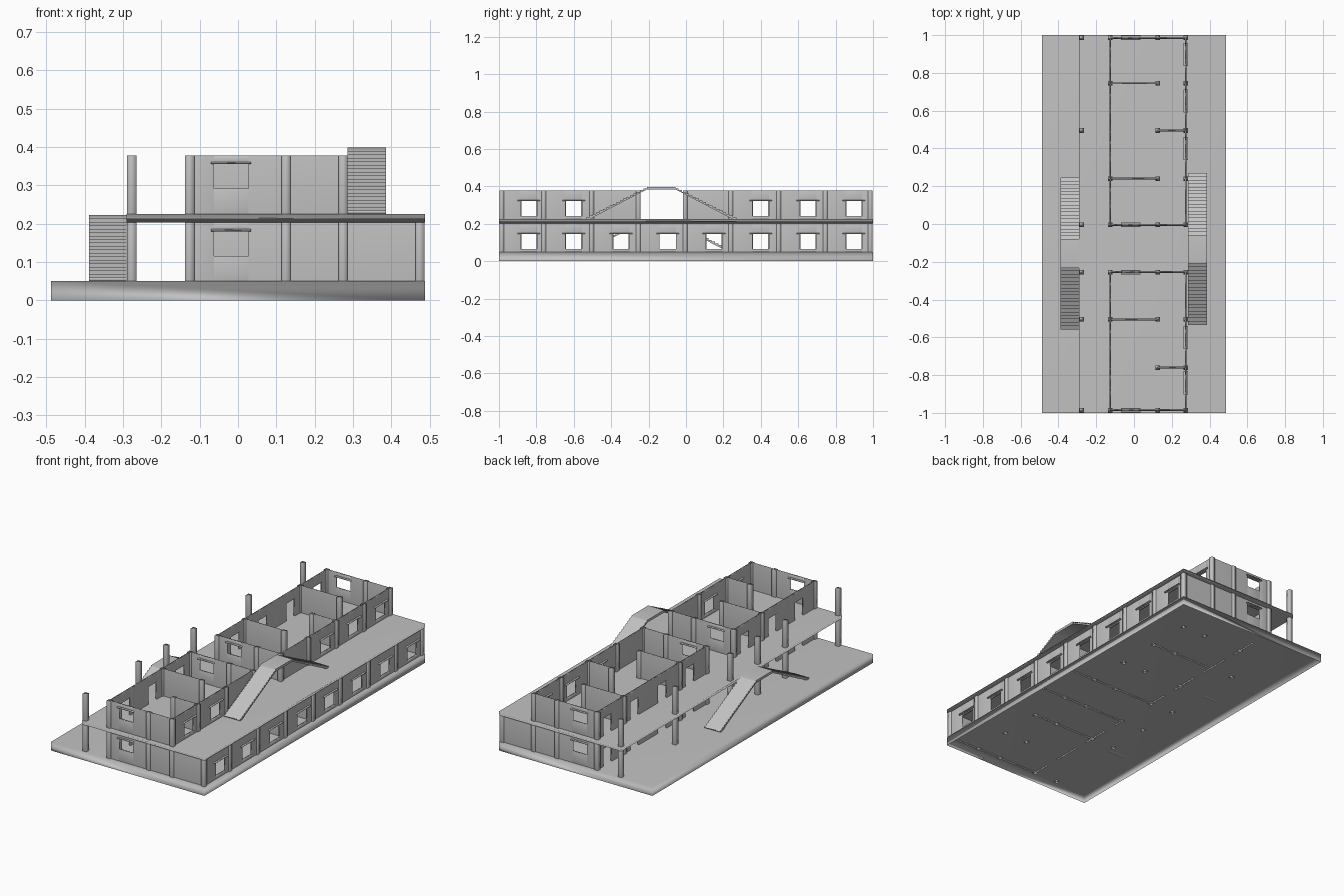
import bpy
import bmesh
from mathutils import Matrix, Vector

cube = bpy.data.objects.get("Cube")
if cube:
    bpy.data.objects.remove(cube, do_unlink=True)

grey = bpy.data.materials.new("concrete_grey")
grey.use_nodes = True
GREY = (0.54, 0.54, 0.54, 1)
grey.diffuse_color = GREY
grey.node_tree.nodes["Principled BSDF"].inputs["Base Color"].default_value = GREY


def finish(name, bm):
    """Soft shading that follows the largest faces."""
    for face in bm.faces:
        face.smooth = True
    mesh = bpy.data.meshes.new(name)
    bm.to_mesh(mesh)
    bm.free()
    mesh.materials.append(grey)
    obj = bpy.data.objects.new(name, mesh)
    bpy.context.collection.objects.link(obj)
    obj.modifiers.new("soft_normals", "WEIGHTED_NORMAL").keep_sharp = True
    return obj


def add_box(bm, x, y, z):
    size = Vector((x[1] - x[0], y[1] - y[0], z[1] - z[0]))
    mid = Vector((x[0] + x[1], y[0] + y[1], z[0] + z[1])) / 2
    bmesh.ops.create_cube(bm, size=1, matrix=Matrix.Translation(mid) @ Matrix.Diagonal((*size, 1)))


def box(name, x, y, z, open_below=False):
    bm = bmesh.new()
    add_box(bm, x, y, z)
    if open_below:
        bm.normal_update()
        bottom = [f for f in bm.faces if f.normal.z < -0.9]
        bmesh.ops.delete(bm, geom=bottom, context="FACES_ONLY")
    return finish(name, bm)


THICK = 0.01


def wall(name, axis, at, span, z, openings=()):
    """Straight wall; each opening is (centre, width, sill, head, lintel overhang)."""
    bm = bmesh.new()

    def piece(a, b, low, high, thick=THICK):
        if b - a < 0.001 or high - low < 0.001:
            return
        across = (at - thick / 2, at + thick / 2)
        if axis == "x":
            add_box(bm, (a, b), across, (low, high))
        else:
            add_box(bm, across, (a, b), (low, high))

    cursor = span[0]
    for mid, width, sill, head, overhang in openings:
        a, b = mid - width / 2, mid + width / 2
        piece(cursor, a, *z)
        piece(a, b, z[0], z[0] + sill)
        piece(a, b, z[0] + head, z[1])
        if overhang:
            piece(a - overhang, b + overhang, z[0] + head, z[0] + head + 0.006, THICK * 2.4)
        cursor = b
    piece(cursor, span[1], *z)
    return finish(name, bm)


def column(name, x, y, z):
    r = 0.012
    return box(name, (x - r, x + r), (y - r, y + r), z)


# Layout lines
GRID = [-0.985, -0.76, -0.505, -0.255, -0.005, 0.24, 0.495, 0.745, 0.985]
BAYS = list(zip(GRID[:-1], GRID[1:]))
HALL = 3
WEST, MID, EAST, FACADE, OUTER = -0.126, 0.125, 0.274, 0.474, -0.277
LOWER, UPPER = (0.05, 0.203), (0.225, 0.378)
W = 0.487


def bay_middle(bay):
    return (bay[0] + bay[1]) / 2 + 0.032


def side_window(bay):
    return (bay_middle(bay), 0.09, 0.016, 0.096, 0.016)


def door(bay):
    return (bay_middle(bay), 0.08, 0, 0.1, 0)


END_WINDOW = (-0.018, 0.09, 0.066, 0.13, 0.007)

# Slabs: the ground slab is a hollow tray, open underneath
box("ground_slab", (-W, W), (-1, 1), (0, 0.05), open_below=True)
box("upper_slab", (-0.29, W), (-1, 1), (0.203, 0.225))

# Long walls, bay by bay; the upper bays behind the stair flights are blank
for i, bay in enumerate(BAYS):
    wall(f"facade_wall_{i}", "y", FACADE, bay, LOWER, [side_window(bay)])
    if i != HALL:
        wall(f"lower_door_wall_{i}", "y", WEST, bay, LOWER, [door(bay)])
        wall(f"upper_door_wall_{i}", "y", WEST, bay, UPPER, [door(bay)])
        blank = abs(i - HALL) == 1
        wall(f"upper_window_wall_{i}", "y", EAST, bay, UPPER, [] if blank else [side_window(bay)])

# End walls and the walls beside the open hall
for i in (0, 3, 4, 8):
    wall(f"upper_end_wall_{i}", "x", GRID[i], (WEST, EAST), UPPER, [END_WINDOW])
    wall(f"lower_end_wall_{i}", "x", GRID[i], (WEST, FACADE), LOWER, [END_WINDOW])

# Room partitions
for i in (2, 5, 7):
    wall(f"upper_long_partition_{i}", "x", GRID[i], (WEST, MID), UPPER)
for i in (1, 6):
    wall(f"upper_short_partition_{i}", "x", GRID[i], (MID, EAST), UPPER)
for i in (2, 6):
    wall(f"lower_partition_{i}", "x", GRID[i], (WEST, EAST), LOWER)

# Columns
for i, y in enumerate(GRID):
    column(f"facade_column_{i}", FACADE, y, LOWER)
    for level, z in (("lower", LOWER), ("upper", UPPER)):
        column(f"{level}_east_column_{i}", EAST, y, z)
        column(f"{level}_middle_column_{i}", MID, y, z)
        if i not in (1, 6):
            column(f"{level}_west_column_{i}", WEST, y, z)
        if i in (0, 2, 3, 4, 6, 8):
            column(f"{level}_outer_column_{i}", OUTER, y, z)


# Double flight stairs meeting at a landing
def stair(name, x, centre, low, high, steps=19):
    flat, reach, depth = 0.076, 0.402, 0.014
    rise, going = (high - low) / steps, (reach - flat) / (steps - 1)
    half = [(reach, low)]
    for s in range(steps):
        y = reach - s * going
        half.append((y, low + (s + 1) * rise))
        if s < steps - 1:
            half.append((y - going, low + (s + 1) * rise))
    top = [(-y, z) for y, z in half] + half[::-1]
    under = [(reach - 0.02, low), (flat, high - depth), (-flat, high - depth), (0.02 - reach, low)]
    bm = bmesh.new()
    face = bm.faces.new([bm.verts.new((x[0], centre + y, z)) for y, z in top + under])
    moved = bmesh.ops.extrude_face_region(bm, geom=[face], use_keep_orig=True)["geom"]
    bmesh.ops.translate(bm, vec=(x[1] - x[0], 0, 0),
                        verts=[v for v in moved if isinstance(v, bmesh.types.BMVert)])
    bmesh.ops.recalc_face_normals(bm, faces=bm.faces)
    # Crisp stair sides, soft treads
    for side in bm.faces:
        if len(side.verts) > 4:
            for edge in side.edges:
                edge.smooth = False
    return finish(name, bm)


stair("lower_stair", (-0.389, -0.29), -0.156, 0.05, 0.223)
stair("upper_stair", (0.286, 0.386), -0.133, 0.225, 0.398)
